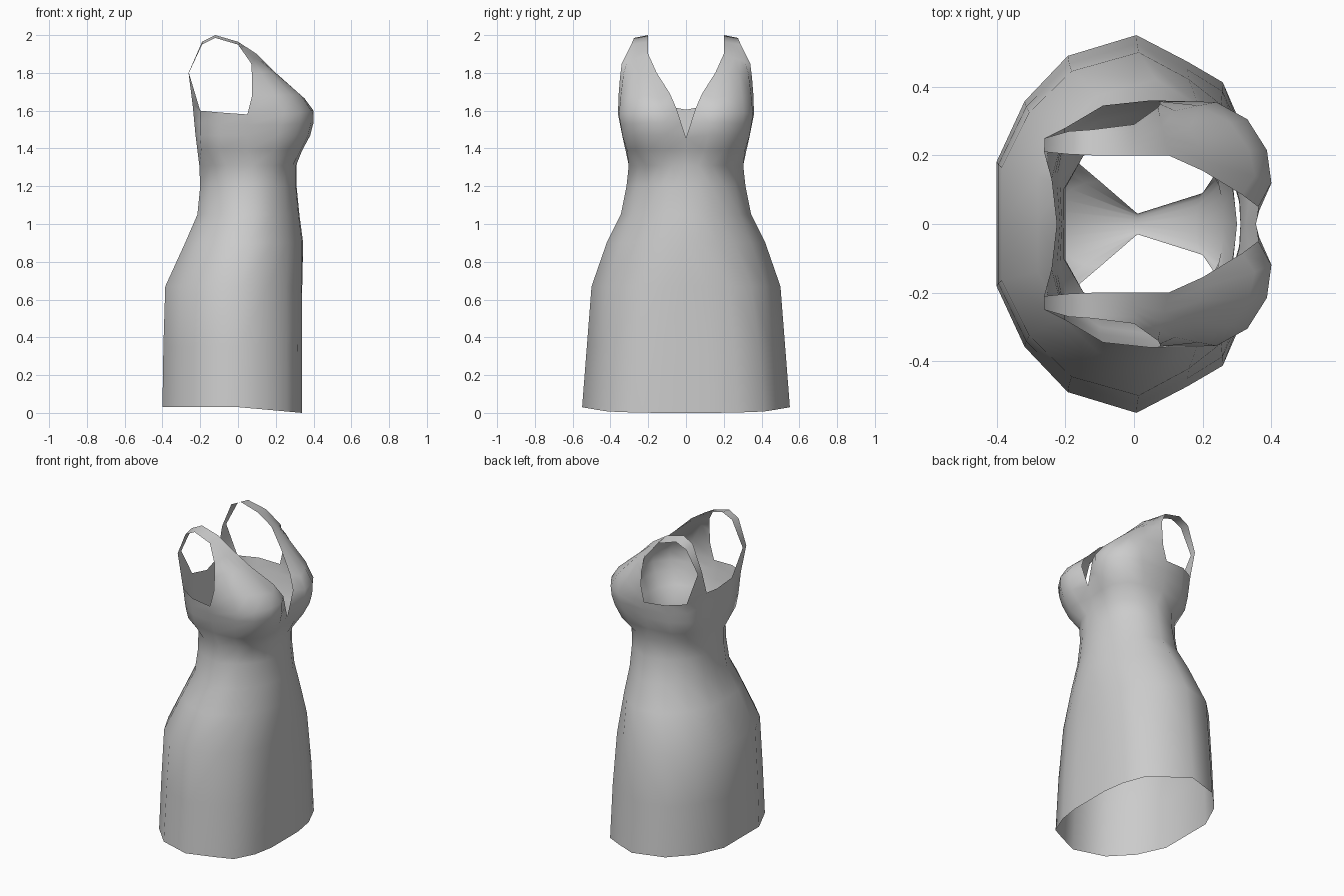
import bpy, bmesh, math
from mathutils import Vector

cube = bpy.data.objects.get("Cube")
if cube:
    bpy.data.objects.remove(cube, do_unlink=True)

GREY = (0.6, 0.6, 0.6, 1)
fabric = bpy.data.materials.new("light_grey_fabric")
fabric.use_nodes = True
fabric.diffuse_color = GREY
fabric.node_tree.nodes["Principled BSDF"].inputs["Base Color"].default_value = GREY


def add_grid(bm, rows):
    """Skin a list of equally long point rows with quads."""
    grid = [[bm.verts.new(p) for p in row] for row in rows]
    for low, high in zip(grid, grid[1:]):
        for i in range(len(low) - 1):
            bm.faces.new((low[i], low[i + 1], high[i + 1], high[i]))


def blend(a, b, count):
    """Evenly spaced points from a to b."""
    a, b = Vector(a), Vector(b)
    return [a.lerp(b, i / (count - 1)) for i in range(count)]


def finish(bm, name, outward):
    """Weld, orient, mirror to the other side and shade smooth."""
    bmesh.ops.remove_doubles(bm, verts=bm.verts, dist=0.001)
    bmesh.ops.recalc_face_normals(bm, faces=bm.faces)
    bm.faces.ensure_lookup_table()
    bm.normal_update()
    if bm.faces[0].normal.dot(Vector(outward)) < 0:
        bmesh.ops.reverse_faces(bm, faces=bm.faces)
    mesh = bpy.data.meshes.new(name)
    bm.to_mesh(mesh)
    bm.free()
    mesh.materials.append(fabric)
    obj = bpy.data.objects.new(name, mesh)
    bpy.context.collection.objects.link(obj)
    mirror = obj.modifiers.new("mirror", "MIRROR")
    mirror.use_axis = (False, True, False)
    mirror.merge_threshold = 0.002
    bpy.ops.object.select_all(action="DESELECT")
    obj.select_set(True)
    bpy.context.view_layer.objects.active = obj
    bpy.ops.object.modifier_apply(modifier=mirror.name)
    bpy.ops.object.shade_smooth_by_angle(angle=math.radians(70))


# Half cross-sections from back centre to front centre, as depth and width fractions:
# a full one for the hem and one with rounder front corners for the waist
BACK = [(0, 0), (0, .33), (.11, .65), (.28, .89), (.55, 1)]
FULL = BACK + [(.75, .86), (.89, .75), (.97, .5), (1, .25), (1, 0)]
ROUND = BACK + [(.75, .82), (.87, .61), (.95, .39), (.99, .19), (1, 0)]


def ring(z, back, front, width, roundness, dip=0):
    row = []
    for a, b in zip(FULL, ROUND):
        u, v = Vector(a).lerp(Vector(b), roundness)
        row.append((back + (front - back) * u, width * v, z - dip * max(0, (u - .55) / .45)))
    return row


def level(z, points):
    return [(x, y, z) for x, y in points]


# Skirt and waist: height, back, front, half width, roundness
rows = [ring(.03, -.40, .34, .55, 0, .03)]
rows += [ring(*size) for size in [
    (.35, -.395, .34, .525, .1), (.67, -.385, .34, .50, .4), (.9, -.28, .345, .42, .95),
    (1.05, -.215, .325, .345, .9), (1.2, -.2, .31, .315, .75), (1.31, -.205, .31, .303, .5)]]

# Bodice under the bust, the fullest part, then the ring with armhole and neckline
rows.append(level(1.39, [(-.21, 0), (-.215, .12), (-.195, .235), (-.1, .3), (.05, .32),
                         (.19, .312), (.272, .275), (.33, .2), (.34, .1), (.325, 0)]))
lower_bust = level(1.47, [(-.215, 0), (-.225, .13), (-.2, .255), (-.1, .32), (.05, .338),
                          (.21, .337), (.305, .297), (.37, .21), (.383, .115), (.355, 0)])
lower_bust[-1] = (.355, 0, 1.455)
top = [(-.225, 0, 1.605), (-.24, .13, 1.63), (-.2, .28, 1.6), (-.09, .345, 1.59),
       (.05, .36, 1.58), (.24, .355, 1.58), (.33, .305, 1.59), (.387, .215, 1.6),
       (.4, .12, 1.6), (.362, .05, 1.61)]
middle = [Vector(a).lerp(Vector(b), .5) for a, b in zip(lower_bust, top)]
for i in (6, 7, 8):
    middle[i].x += .008
rows += [lower_bust, middle, top]

bm = bmesh.new()
add_grid(bm, rows)

# Upper cup, from the armhole edge to the neckline
cup = top[4:]
upper = [cup,
         [(.075, .357, 1.68), (.19, .345, 1.68), (.28, .295, 1.685), (.335, .215, 1.68),
          (.352, .14, 1.665), (.315, .085, 1.69)],
         [(.075, .35, 1.77), (.12, .33, 1.8), (.165, .28, 1.81), (.19, .225, 1.805),
          (.2, .185, 1.8), (.2, .155, 1.8)]]

# Strap over the shoulder: armhole edge, neck edge
strap = [((.07, .34, 1.85), (.1, .2, 1.9)),
         ((0, .29, 1.95), (0, .2, 1.965)),
         ((-.12, .275, 1.985), (-.12, .2, 2)),
         ((-.19, .27, 1.95), (-.19, .203, 1.965)),
         ((-.26, .25, 1.8), (-.262, .21, 1.8)),
         (top[2], top[1])]
add_grid(bm, upper + [blend(outer, inner, len(cup)) for outer, inner in strap])
finish(bm, "dress", (-1, 0, 0))


def arc(middle, edge, steps=5):
    """Quarter-ellipse row from the centre line round to the leg edge."""
    (cx, cz), (ex, ey, ez) = middle, edge
    row = []
    for i in range(steps + 1):
        a = math.pi / 2 * i / steps
        t = 1 - math.cos(a)
        row.append((cx + (ex - cx) * t, ey * math.sin(a), cz + (ez - cz) * t))
    return row


# Inner brief, from back waist under the crotch to front waist: centre (x, z), edge point
brief = [((-.215, 1.0), (.01, .345, 1.0)), ((-.255, .89), (-.04, .34, .91)),
         ((-.32, .75), (-.2, .21, .76)), ((-.24, .65), (-.1, .125, .68)),
         ((.01, .6), (.01, .03, .6)), ((.18, .65), (.2, .09, .7)),
         ((.26, .76), (.23, .135, .78)), ((.3, .9), (.09, .32, .91)),
         ((.3, 1.0), (.01, .345, 1.0))]
bm = bmesh.new()
add_grid(bm, [arc(middle, edge) for middle, edge in brief])
finish(bm, "inner_brief", (-1, 0, -.2))
